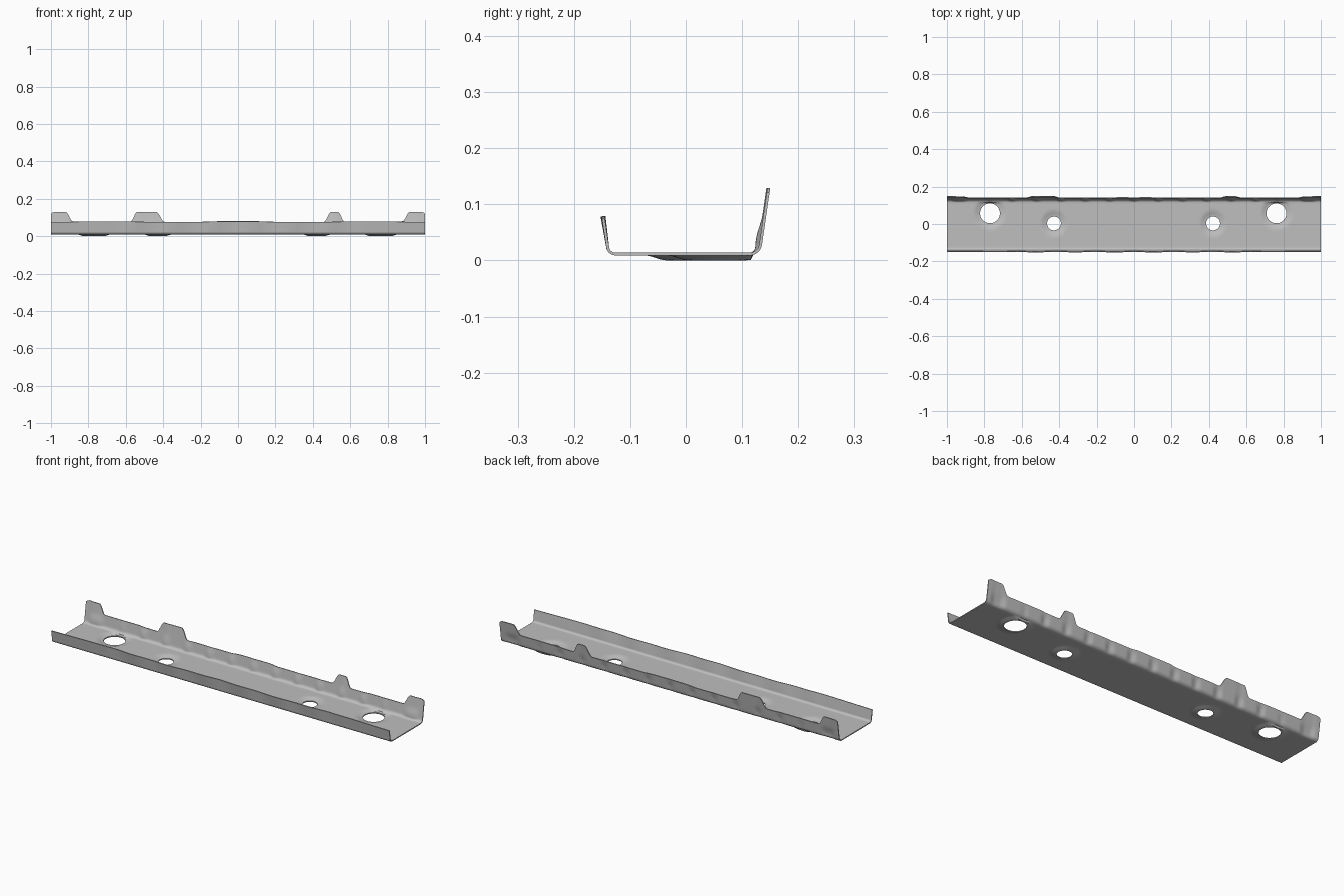
import bpy
import bmesh
import math

if "Cube" in bpy.data.objects:
    bpy.data.objects.remove(bpy.data.objects["Cube"])

SHEET = 0.005      # metal thickness
FLOOR = 0.0115     # mid-sheet height of the channel floor
# (x, y, radius, dimple radius) of the floor holes
HOLES = [(-0.77, 0.057, 0.053, 0.09), (0.763, 0.057, 0.053, 0.09),
         (-0.428, 0.003, 0.037, 0.075), (0.422, 0.003, 0.037, 0.075)]
# (base start, top start, top end, base end) of the rear tabs along x
TABS = [(-1.3, -1.2, -0.92, -0.885), (-0.575, -0.54, -0.435, -0.395),
        (0.46, 0.497, 0.535, 0.57), (0.88, 0.918, 1.2, 1.3)]


def smooth(a, b, v):
    t = min(1, max(0, (v - a) / (b - a)))
    return t * t * (3 - 2 * t)


def rear_height(x):
    h = 0.076 + 0.005 * (1 - smooth(0.08, 0.16, abs(x))) + 0.003 * smooth(0.6, 0.7, abs(x))
    tab = max(smooth(a, b, x) * (1 - smooth(c, d, x)) for a, b, c, d in TABS)
    return h + (0.129 - h) * tab - 0.008 * smooth(0.985, 1.0, abs(x))


def floor_z(x, y):
    z = FLOOR
    for hx, hy, r, outer in HOLES:
        z -= 0.009 * (1 - smooth(r, outer, math.hypot(x - hx, y - hy)))
    return z


def section(x):
    """Cross-section of the channel at x, from front lip to rear lip."""
    pts = []
    # front flange with shallow waves
    wave = 0.002 * math.cos(x * 2 * math.pi / 0.21) * (1 - smooth(0.6, 0.75, abs(x)))
    top = 0.077 + 0.002 * math.cos(x * 9)
    for i in range(6):
        z = top + (0.027 - top) * i / 5
        pts.append((-0.1405 - 0.0075 * (z - 0.027) / 0.05 + wave * (z - 0.02) / 0.06, z))
    for i in range(1, 6):                      # front bend
        a = math.radians(180 + 15 * i)
        pts.append((-0.126 + 0.0145 * math.cos(a), 0.026 + 0.0145 * math.sin(a)))
    pts.append((-0.126, FLOOR))
    # floor
    for i in range(1, 22):
        y = -0.126 + 0.240 * i / 21
        pts.append((y, floor_z(x, y)))
    # rear flange, pressed in by a row of ribs
    rib = 0.006 * max(0, math.cos(x * 2 * math.pi / 0.13)) ** 2 * (1 - smooth(0.72, 0.82, abs(x)))
    rib += 0.007 * smooth(0.88, 0.92, abs(x)) * (1 - smooth(0.95, 0.985, abs(x)))
    for i in range(1, 7):                      # rear bend
        a = math.radians(-90 + 14 * i)
        pts.append((0.114 + 0.019 * math.cos(a) - rib * i / 6, 0.0305 + 0.019 * math.sin(a)))
    h = rear_height(x)
    for i in range(1, 10):
        z = 0.0285 + (h - 0.0285) * i / 9
        fade = 1 - 0.75 * smooth(0.04, 0.08, z)
        pts.append((0.133 + 0.0145 * (z - 0.0285) / 0.1 - rib * fade, z))
    return pts


metal = bpy.data.materials.new("grey_metal")
metal.use_nodes = True
colour = (0.52, 0.52, 0.52, 1)
metal.diffuse_color = colour
metal.node_tree.nodes["Principled BSDF"].inputs["Base Color"].default_value = colour

# Pressed channel sheet
bm = bmesh.new()
STEPS = 240
rows = []
for i in range(STEPS + 1):
    x = -1 + 2 * i / STEPS
    rows.append([bm.verts.new((x, y, z)) for y, z in section(x)])
for a, b in zip(rows, rows[1:]):
    for k in range(len(a) - 1):
        bm.faces.new((a[k], a[k + 1], b[k + 1], b[k]))
bmesh.ops.recalc_face_normals(bm, faces=bm.faces)
mesh = bpy.data.meshes.new("channel_bracket")
bm.to_mesh(mesh)
bm.free()
mesh.materials.append(metal)
channel = bpy.data.objects.new("channel_bracket", mesh)
bpy.context.collection.objects.link(channel)

solid = channel.modifiers.new("thickness", "SOLIDIFY")
solid.thickness = SHEET
solid.offset = 0

# Round holes through the floor
cutters = []
for n, (x, y, r, _) in enumerate(HOLES):
    bpy.ops.mesh.primitive_cylinder_add(vertices=40, radius=r, depth=0.1, location=(x, y, 0.01))
    cutter = bpy.context.object
    cutter.name = f"hole_cutter_{n + 1}"
    cutter.data.materials.append(metal)
    cutter.hide_render = True
    cutters.append(cutter)
    cut = channel.modifiers.new("hole", "BOOLEAN")
    cut.operation = "DIFFERENCE"
    cut.solver = "EXACT"
    cut.object = cutter

# Apply the modifiers, drop the cutters, then shade
bpy.ops.object.select_all(action="DESELECT")
channel.select_set(True)
bpy.context.view_layer.objects.active = channel
for name in [m.name for m in channel.modifiers]:
    bpy.ops.object.modifier_apply(modifier=name)
for cutter in cutters:
    bpy.data.objects.remove(cutter)
bpy.ops.object.shade_smooth_by_angle(angle=math.radians(40))
